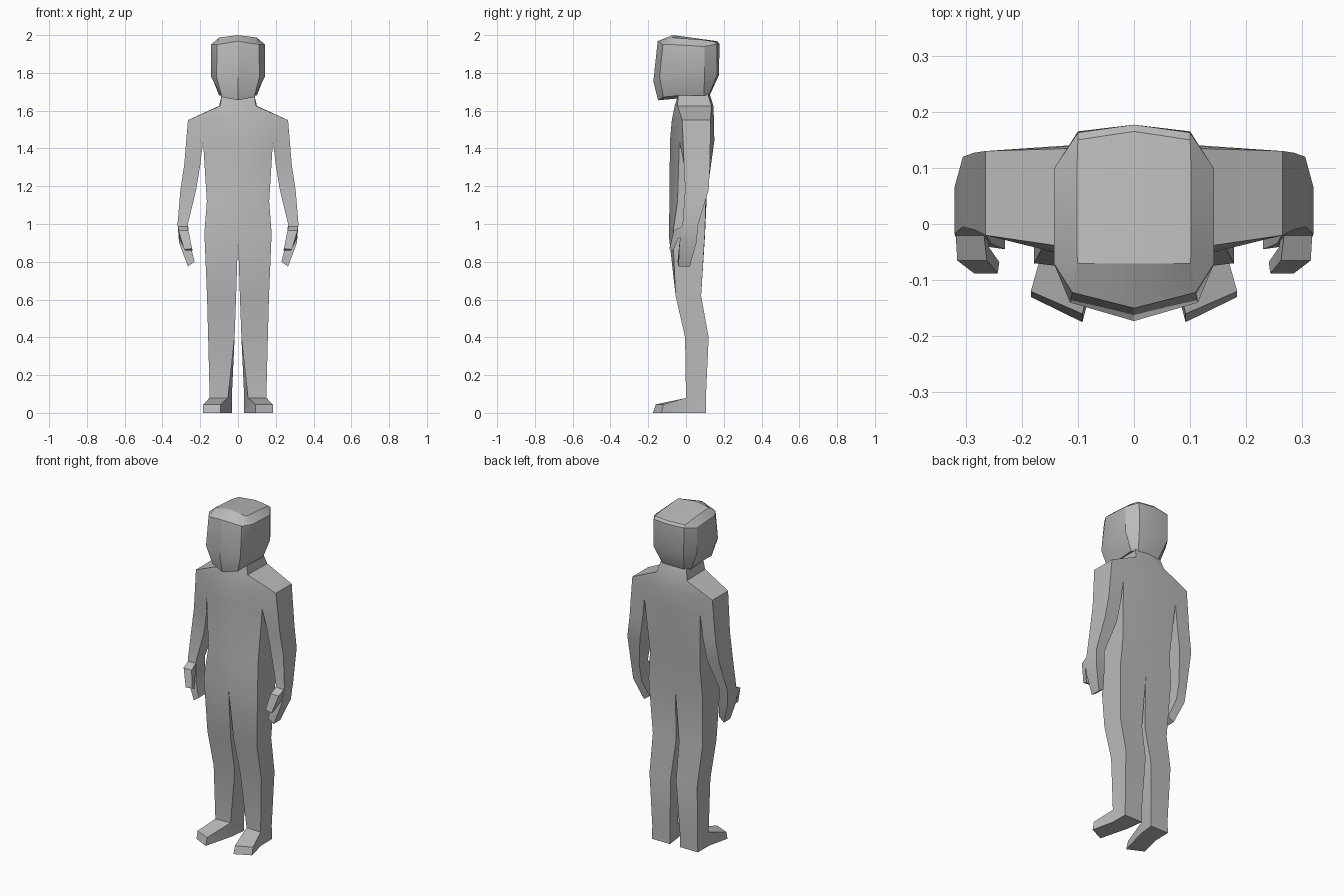
import bpy, bmesh

grey = bpy.data.materials.new("plain grey")
grey.diffuse_color = (0.5, 0.5, 0.5, 1)


def loft(bm, rings, closed=True, start=False, end=False):
    """Skin a list of rings, once per side of the body."""
    for s in (1, -1):
        vs = [[bm.verts.new((s * x, y, z)) for x, y, z in r] for r in rings]
        n = len(rings[0])
        for a, b in zip(vs, vs[1:]):
            for i in range(n if closed else n - 1):
                j = (i + 1) % n
                bm.faces.new((a[i], a[j], b[j], b[i]))
        if start:
            bm.faces.new(vs[0])
        if end:
            bm.faces.new(vs[-1])


def box_ring(x_in, x_out, y_front, y_back, z):
    return [(x_in, y_front, z), (x_out, y_front, z), (x_out, y_back, z), (x_in, y_back, z)]


def finish(bm, name):
    bmesh.ops.remove_doubles(bm, verts=bm.verts, dist=0.0005)
    # drop walls hidden where two lofts meet
    inner = [f for f in bm.faces if all(len(e.link_faces) > 2 for e in f.edges)]
    bmesh.ops.delete(bm, geom=inner, context='FACES')
    bmesh.ops.recalc_face_normals(bm, faces=bm.faces)
    me = bpy.data.meshes.new(name)
    bm.to_mesh(me)
    bm.free()
    me.materials.append(grey)
    ob = bpy.data.objects.new(name, me)
    bpy.context.collection.objects.link(ob)
    bpy.ops.object.select_all(action='DESELECT')
    ob.select_set(True)
    bpy.context.view_layer.objects.active = ob
    bpy.ops.object.shade_smooth_by_angle(angle=0.52)


# torso: half rings from front centre round to back centre
hip = [(0, -.09, .93), (.178, -.07, .95), (.178, .1, .95), (0, .1, .93)]
waist = [(0, -.088, 1.12), (.165, -.045, 1.12), (.165, .105, 1.12), (0, .11, 1.15)]
armpit = [(0, -.085, 1.44), (.185, -.035, 1.44), (.185, .13, 1.44), (0, .15, 1.44)]
shoulder = [(0, -.075, 1.55), (.265, -.02, 1.55), (.265, .13, 1.55), (0, .148, 1.55)]
neck_base = [(0, -.06, 1.625), (.095, -.045, 1.625), (.1, .135, 1.625), (0, .145, 1.625)]
neck_top = [(0, -.04, 1.69), (.085, -.04, 1.69), (.085, .115, 1.69), (0, .125, 1.69)]
body = bmesh.new()
loft(body, [hip, waist, armpit, shoulder, neck_base, neck_top], closed=False)

# legs
ankle = [(.053, .005, .08), (.15, 0, .08), (.15, .105, .08), (.033, .105, .08)]
sole = [(.045, .005, 0), (.153, 0, 0), (.152, .105, 0), (.033, .105, 0)]
loft(body, [hip, box_ring(.01, .164, -.055, .08, .62),
            box_ring(.018, .158, -.005, .12, .4), ankle, sole], end=True)

# feet, turned slightly outwards
toe = [(.092, -.16, .045), (.184, -.12, .045), (.184, -.13, 0), (.092, -.175, 0)]
loft(body, [[ankle[0], ankle[1], sole[1], sole[0]], toe], end=True)

# arms and hands
arm_root = [armpit[1], shoulder[1], shoulder[2], armpit[2]]
loft(body, [arm_root,
            box_ring(.2, .285, -.01, .127, 1.31),
            box_ring(.222, .305, -.005, .12, 1.18),
            box_ring(.265, .32, -.018, .065, 1.0),
            box_ring(.255, .312, -.035, .055, .9),
            [(.23, -.045, .8), (.265, -.04, .775), (.265, .02, .775), (.23, .015, .8)]], end=True)
finish(body, "body")

# thumbs
thumb = bmesh.new()
loft(thumb, [[(.268, -.015, .99), (.318, -.015, .99), (.316, 0, .95), (.266, 0, .95)],
             [(.262, -.065, .965), (.315, -.065, .965), (.31, -.042, .92), (.258, -.042, .92)],
             [(.243, -.088, .87), (.285, -.088, .865), (.28, -.068, .86), (.24, -.068, .86)]],
     start=True, end=True)
finish(thumb, "thumbs")

# head: half rings from chin to crown
head = bmesh.new()
jaw = [(0, -.148, 1.655), (.085, -.12, 1.672), (.09, -.04, 1.68),
       (.1, .095, 1.68), (.07, .12, 1.68), (0, .125, 1.68)]
cheek = [(0, -.173, 1.755), (.114, -.14, 1.78), (.143, -.07, 1.78),
         (.143, .098, 1.79), (.1, .165, 1.79), (0, .175, 1.79)]
brow = [(0, -.15, 1.968), (.11, -.122, 1.95), (.143, -.07, 1.95),
        (.143, .098, 1.94), (.1, .163, 1.952), (0, .177, 1.955)]
crown = [(0, -.07, 2), (.1, -.07, 1.987), (.102, -.05, 1.985),
         (.102, .09, 1.975), (.1, .15, 1.965), (0, .165, 1.968)]
loft(head, [jaw, cheek, brow, crown], closed=False, start=True, end=True)
finish(head, "head")
